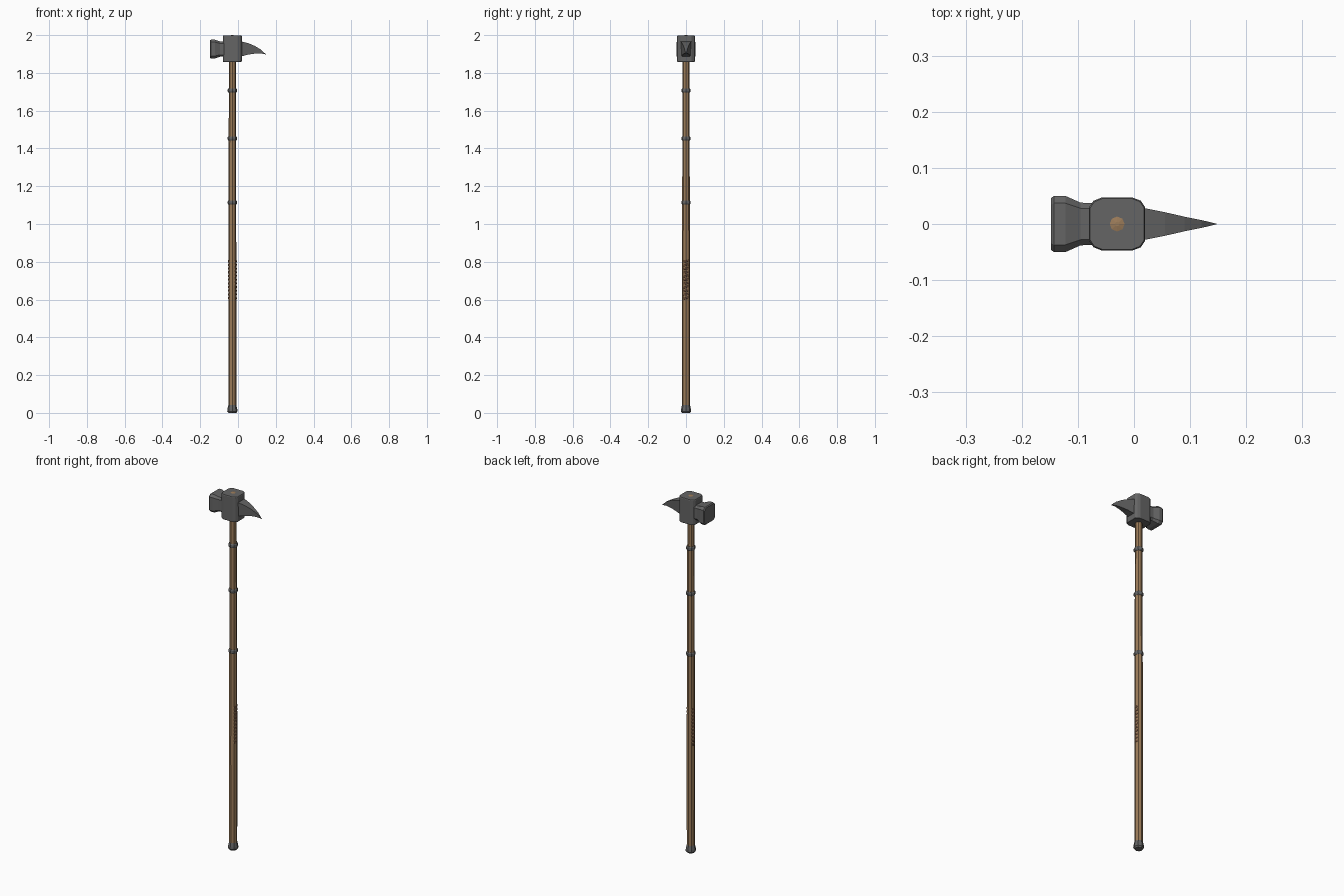
import bpy, bmesh, math

if "Cube" in bpy.data.objects:
    bpy.data.objects.remove(bpy.data.objects["Cube"])

CX = -0.03  # shaft axis


def material(name, rgb):
    m = bpy.data.materials.new(name)
    m.diffuse_color = (*rgb, 1)
    m.use_nodes = True
    m.node_tree.nodes["Principled BSDF"].inputs["Base Color"].default_value = m.diffuse_color
    return m


STEEL = material("steel", (0.13, 0.13, 0.13))
WOOD = material("wood", (0.33, 0.2, 0.1))
LEATHER = material("leather", (0.2, 0.1, 0.055))


def loft(name, sections, mat):
    """Skin a list of equal-length point loops and cap both ends."""
    bm = bmesh.new()
    loops = [[bm.verts.new(p) for p in s] for s in sections]
    n = len(loops[0])
    for a, b in zip(loops, loops[1:]):
        for i in range(n):
            j = (i + 1) % n
            bm.faces.new((a[i], a[j], b[j], b[i]))
    bm.faces.new(loops[0][::-1])
    bm.faces.new(loops[-1])
    bmesh.ops.recalc_face_normals(bm, faces=bm.faces[:])
    me = bpy.data.meshes.new(name)
    bm.to_mesh(me)
    bm.free()
    me.materials.append(mat)
    ob = bpy.data.objects.new(name, me)
    bpy.context.collection.objects.link(ob)
    return ob


def turned(name, profile, mat, sides=8):
    """Faceted round part on the shaft axis from (radius, z) pairs."""
    ang = [2 * math.pi * i / sides for i in range(sides)]
    return loft(name, [[(CX + r * math.cos(a), r * math.sin(a), z) for a in ang]
                       for r, z in profile], mat)


def chamfered(hw, hh, c):
    """Rectangle outline with cut corners."""
    return [(hw, -hh + c), (hw, hh - c), (hw - c, hh), (-hw + c, hh),
            (-hw, hh - c), (-hw, -hh + c), (-hw + c, -hh), (hw - c, -hh)]


# wooden shaft, with its end showing through the head
turned("shaft", [(0.021, 0.03), (0.0215, 0.6), (0.02, 1.2), (0.018, 1.9)], WOOD)
turned("shaft_end", [(0.018, 1.95), (0.018, 1.997), (0.004, 2.0)], WOOD)

# steel foot
turned("foot_cap", [(0.021, 0), (0.027, 0.008), (0.026, 0.02),
                    (0.021, 0.042), (0.02, 0.053)], STEEL)

# bands along the shaft
for k, z in enumerate((1.114, 1.453, 1.707)):
    turned(f"band_{k + 1}", [(0.021, z - 0.011), (0.0245, z - 0.006),
                             (0.0245, z + 0.006), (0.021, z + 0.011)], STEEL)

# slanted grip ribs, proud only on the two sides
for k in range(11):
    zc = 0.608 + k * 0.0195
    ring = [2 * math.pi * i / 8 for i in range(8)]
    loft(f"grip_rib_{k + 1}",
         [[(CX + s * 0.0235 * math.cos(a), s * 0.0195 * math.sin(a),
            zc + dz + 0.004 * math.sin(a)) for a in ring]
          for s, dz in ((0.9, -0.006), (1, -0.004), (1, 0.004), (0.9, 0.006))], LEATHER)

# head block with rounded upright corners
corner = [(0.05, 0.03), (0.042, 0.0415), (0.028, 0.047)]
outline = (corner + [(-x, y) for x, y in corner[::-1]]
           + [(-x, -y) for x, y in corner] + [(x, -y) for x, y in corner[::-1]])
loft("head_block", [[(CX + s * x, s * y, z) for x, y in outline]
                    for z, s in ((1.858, 0.96), (1.862, 1), (1.994, 1), (1.998, 0.96))], STEEL)

# striking hammer: neck flaring to a cut-cornered face
hammer = [(-0.06, 0.037, 0.040, 0.010), (-0.095, 0.038, 0.040, 0.010),
          (-0.122, 0.050, 0.050, 0.013), (-0.143, 0.050, 0.050, 0.013),
          (-0.148, 0.046, 0.046, 0.012)]
loft("hammer_face", [[(x, y, 1.926 + z) for y, z in chamfered(w, h, c)]
                     for x, w, h, c in hammer], STEEL)

# down-curved beak: x, half width, top z, bottom z
beak = [(0.0, 0.030, 1.968, 1.886), (0.02, 0.028, 1.966, 1.888),
        (0.055, 0.021, 1.957, 1.897), (0.09, 0.013, 1.942, 1.902),
        (0.12, 0.007, 1.924, 1.903), (0.147, 0.0006, 1.899, 1.898)]
loft("beak", [[(x, w, t), (x, -w, t), (x, -w * 0.8, b), (x, w * 0.8, b)]
              for x, w, t, b in beak], STEEL)
